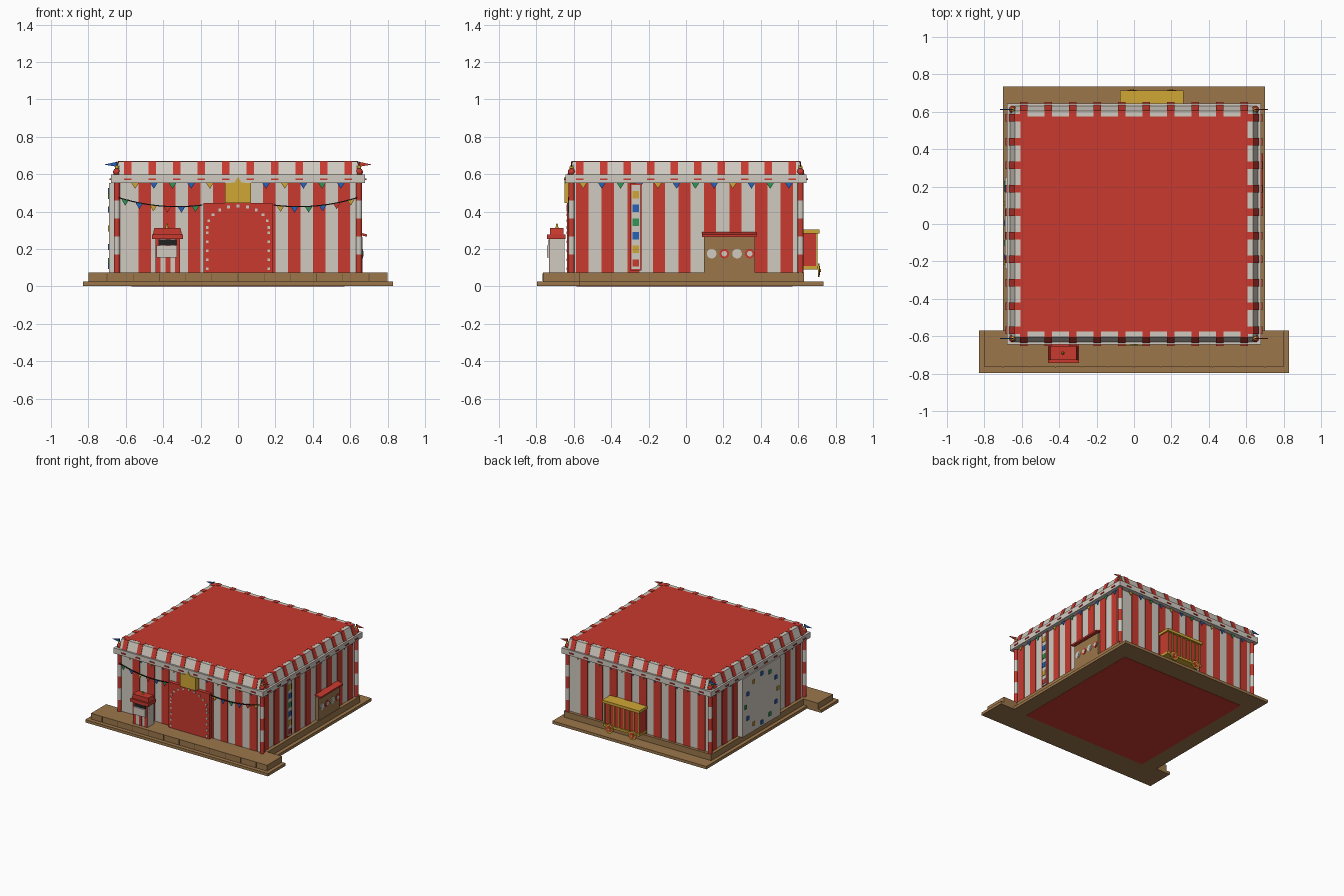
import bpy, bmesh, math
from mathutils import Matrix

cube = bpy.data.objects.get("Cube")
if cube:
    bpy.data.objects.remove(cube, do_unlink=True)

COLORS = {
    "red": (0.58, 0.042, 0.028), "white": (0.63, 0.59, 0.53), "wood": (0.33, 0.18, 0.07),
    "dark_wood": (0.14, 0.08, 0.035), "gold": (0.63, 0.385, 0.035), "blue": (0.02, 0.12, 0.48),
    "green": (0.03, 0.3, 0.09), "black": (0.015, 0.015, 0.015),
}
NAMES = list(COLORS)
MATS = []
for name, rgb in COLORS.items():
    m = bpy.data.materials.new(name)
    m.use_nodes = True
    m.diffuse_color = (*rgb, 1)
    m.node_tree.nodes["Principled BSDF"].inputs["Base Color"].default_value = (*rgb, 1)
    MATS.append(m)

# Each wall has its own frame: u along the wall, d outward, z up
SIDES = {
    "front": lambda u, d: (u, -d), "right": lambda u, d: (d, u),
    "back": lambda u, d: (-u, d), "left": lambda u, d: (-d, -u),
}
WALL = {"front": 0.605, "back": 0.605, "right": 0.64, "left": 0.64}


class Part:
    """Collects coloured solids into one named object."""

    def __init__(self, name):
        self.name, self.bm = name, bmesh.new()

    def prism(self, side, pts, a, b, color, along="d"):
        rings = []
        for t in (a, b):
            ring = []
            for p, z in pts:
                u, d = (p, t) if along == "d" else (t, p)
                ring.append(self.bm.verts.new((*SIDES[side](u, d), z)))
            rings.append(ring)
        n = len(pts)
        quads = [(rings[0][i], rings[0][i - 1], rings[1][i - 1], rings[1][i]) for i in range(n)]
        for f in quads + rings:
            self.bm.faces.new(f).material_index = NAMES.index(color)

    def box(self, side, u0, u1, d0, d1, z0, z1, color):
        self.prism(side, [(u0, z0), (u1, z0), (u1, z1), (u0, z1)], d0, d1, color)

    def disc(self, side, u, z, r, d0, d1, color, n=16):
        ring = [(u + r * math.cos(k * math.tau / n), z + r * math.sin(k * math.tau / n)) for k in range(n)]
        self.prism(side, ring, d0, d1, color)

    def cone(self, x, y, z0, z1, r0, r1, color, n=12):
        mat = Matrix.Translation((x, y, (z0 + z1) / 2))
        out = bmesh.ops.create_cone(self.bm, cap_ends=True, segments=n, radius1=r0, radius2=r1,
                                    depth=z1 - z0, matrix=mat)
        self.paint(out, color)

    def ball(self, x, y, z, r, color):
        out = bmesh.ops.create_uvsphere(self.bm, u_segments=12, v_segments=8, radius=r,
                                        matrix=Matrix.Translation((x, y, z)))
        self.paint(out, color)

    def paint(self, out, color):
        for f in {f for v in out["verts"] for f in v.link_faces}:
            f.material_index = NAMES.index(color)

    def finish(self):
        bmesh.ops.recalc_face_normals(self.bm, faces=self.bm.faces)
        mesh = bpy.data.meshes.new(self.name)
        self.bm.to_mesh(mesh)
        self.bm.free()
        for m in MATS:
            mesh.materials.append(m)
        bpy.context.collection.objects.link(bpy.data.objects.new(self.name, mesh))


# Wooden platform with a wider front step
p = Part("platform")
p.box("front", -0.70, 0.70, -0.735, 0.57, 0.002, 0.025, "wood")
p.box("front", -0.83, 0.83, 0.57, 0.797, 0.002, 0.025, "wood")
p.box("front", -0.67, 0.67, -0.63, 0.57, 0.025, 0.075, "wood")
p.box("front", -0.80, 0.80, 0.57, 0.765, 0.025, 0.073, "wood")
for k in range(-5, 6):
    p.box("front", k * 0.14 - 0.002, k * 0.14 + 0.002, 0.76, 0.767, 0.028, 0.07, "dark_wood")
p.finish()
p = Part("floor_underside")
p.box("front", -0.57, 0.57, -0.57, 0.585, 0, 0.003, "red")
p.finish()

# Striped tent walls
p = Part("walls")
p.box("front", -0.64, 0.64, -0.605, 0.605, 0.07, 0.56, "white")
for side, d in WALL.items():
    if side in ("front", "back"):
        spans = [(-0.533 + k * 0.1333, 0.0667) for k in range(9)]
    else:
        spans = [(-0.587 + k * 0.1365, 0.066) for k in range(9)]
    for u, w in spans:
        p.box(side, u, u + w, d - 0.01, d + 0.005, 0.074, 0.555, "red")
p.finish()

# Cornice, sloping striped parapet and roof
p = Part("cornice")
p.box("front", -0.68, 0.68, -0.645, 0.645, 0.552, 0.597, "white")
p.finish()
parapet, roof = Part("parapet"), Part("roof")
for side, d in WALL.items():
    wide = side in ("front", "back")
    half = 0.635 if wide else 0.605
    top = 0.605 if wide else 0.637
    inner = top - 0.032
    parapet.prism(side, [(inner, 0.59), (top + 0.028, 0.59), (top, 0.668), (inner, 0.668)],
                  -half, half, "white", "u")
    step = 0.131 if wide else 0.126
    edge = 0.645 if wide else 0.68
    for k in range(-5, 5):
        u = (k + 0.5) * step
        parapet.prism(side, [(inner - 0.002, 0.597), (top + 0.03, 0.597), (top + 0.003, 0.671), (inner - 0.002, 0.671)],
                      u - 0.02, u + 0.02, "red", "u")
        parapet.box(side, u - 0.02, u + 0.02, edge - 0.01, edge + 0.006, 0.568, 0.577, "red")
roof.box("front", -0.607, 0.607, -0.576, 0.576, 0.59, 0.669, "red")
parapet.finish()
roof.finish()

# Banded corner posts with finials and pennants
posts, finials = Part("corner_posts"), Part("corner_finials")
for x in (-0.648, 0.648):
    for y in (-0.612, 0.612):
        for k in range(5):
            posts.cone(x, y, 0.075 + k * 0.096, 0.171 + k * 0.096, 0.016, 0.016, "white" if k % 2 else "red")
        finials.ball(x, y, 0.612, 0.02, "red")
        finials.ball(x, y, 0.636, 0.011, "gold")
        finials.cone(x, y, 0.63, 0.668, 0.003, 0.003, "black", 6)
        s = 1 if x > 0 else -1
        finials.prism("front", [(x, 0.64), (x, 0.666), (x + s * 0.068, 0.651)], -y - 0.002, -y + 0.002,
                      "red" if x > 0 else "blue")
posts.finish()
finials.finish()

# Arched entrance panel with square lamps and gold crest
p = Part("entrance")
p.box("front", -0.185, 0.185, 0.6, 0.635, 0.073, 0.445, "red")
lamps = [(s * 0.165, 0.095 + k * 0.048) for s in (-1, 1) for k in range(5)]
lamps += [(0.165 * math.cos(a), 0.315 + 0.115 * math.sin(a)) for a in [math.pi * k / 10 for k in range(11)]]
for u, z in lamps:
    p.box("front", u - 0.007, u + 0.007, 0.63, 0.64, z - 0.007, z + 0.007, "white")
p.prism("front", [(-0.07, 0.445), (0.07, 0.445), (0.07, 0.552), (0.018, 0.555), (0, 0.585),
                  (-0.018, 0.555), (-0.07, 0.552)], 0.61, 0.65, "gold")
p.finish()

# Bunting under the cornice, and two sagging strings at the front
CYCLE = ["gold", "blue", "green", "blue", "red"]
p = Part("cornice_bunting")
for side, d in WALL.items():
    for k in range(12):
        u = -0.55 + k * 0.1
        p.prism(side, [(u - 0.02, 0.553), (u + 0.02, 0.553), (u, 0.522)], d + 0.01, d + 0.014, CYCLE[k % 4])
p.finish()
p = Part("front_bunting")
for s in (-1, 1):
    def sag(t):
        return s * (0.19 + 0.45 * t), 0.435 + 0.04 * t - 0.1 * t * (1 - t)
    for k in range(12):
        (u0, z0), (u1, z1) = sag(k / 12), sag((k + 1) / 12)
        p.prism("front", [(u0, z0 - 0.003), (u1, z1 - 0.003), (u1, z1 + 0.003), (u0, z0 + 0.003)], 0.625, 0.631, "black")
    for k in range(6):
        u, z = sag((k + 0.5) / 6)
        p.prism("front", [(u - 0.02, z), (u + 0.02, z), (u, z - 0.033)], 0.626, 0.63, CYCLE[(k + 1 - s) % 5])
p.finish()

# Ticket booth on the front step
p = Part("ticket_booth")
p.box("front", -0.44, -0.31, 0.65, 0.73, 0.073, 0.265, "white")
for k in range(3):
    u = -0.44 + k * 0.052
    p.box("front", u, u + 0.026, 0.7, 0.733, 0.073, 0.255, "red")
p.box("front", -0.425, -0.325, 0.7, 0.735, 0.222, 0.25, "black")
p.box("front", -0.435, -0.325, 0.7, 0.742, 0.155, 0.218, "white")
p.box("front", -0.46, -0.295, 0.645, 0.742, 0.252, 0.277, "red")
p.prism("front", [(-0.455, 0.277), (-0.3, 0.277), (-0.308, 0.313), (-0.447, 0.313)], 0.655, 0.728, "red")
p.cone(-0.38, -0.69, 0.313, 0.337, 0.008, 0.003, "gold")
p.finish()

# Target stall on the right wall
p = Part("target_stall")
p.box("right", 0.095, 0.37, 0.63, 0.665, 0.075, 0.265, "wood")
p.prism("right", [(0.63, 0.28), (0.69, 0.265), (0.69, 0.278), (0.63, 0.293)], 0.085, 0.378, "red", "u")
for k in range(4):
    u = 0.137 + k * 0.068
    p.disc("right", u, 0.175, 0.026, 0.66, 0.669, "red" if k % 2 else "white")
    p.disc("right", u, 0.175, 0.015, 0.66, 0.672, "white")
p.finish()

# Tall sign with coloured tiles on the right wall
p = Part("tall_sign")
p.box("right", -0.3, -0.237, 0.63, 0.655, 0.085, 0.55, "red")
p.box("right", -0.292, -0.245, 0.64, 0.659, 0.093, 0.542, "white")
for k, color in enumerate(["red", "gold", "blue", "green", "blue", "gold"]):
    z = 0.125 + k * 0.073
    p.box("right", -0.287, -0.25, 0.65, 0.663, z - 0.02, z + 0.02, color)
p.finish()

# Pale panel with coloured tiles on the left wall
p = Part("left_panel")
p.box("left", -0.25, 0.24, 0.63, 0.69, 0.075, 0.552, "white")
for k in range(12):
    a = k * math.tau / 12
    u, z = -0.005 + 0.21 * math.cos(a), 0.31 + 0.2 * math.sin(a)
    p.box("left", u - 0.014, u + 0.014, 0.68, 0.696, z - 0.016, z + 0.016, CYCLE[k % 4])
p.finish()

# Caged wagon at the back
p = Part("wagon")
p.box("back", -0.255, 0.065, 0.6, 0.695, 0.095, 0.285, "red")
p.box("back", -0.265, 0.075, 0.6, 0.713, 0.283, 0.305, "gold")
p.box("back", -0.26, 0.07, 0.61, 0.705, 0.09, 0.108, "gold")
for k in range(8):
    u = -0.25 + k * 0.0443
    p.box("back", u - 0.004, u + 0.004, 0.69, 0.703, 0.1, 0.285, "gold")
for u in (-0.2, 0.01):
    p.disc("back", u, 0.085, 0.036, 0.705, 0.715, "gold")
    p.disc("back", u, 0.085, 0.024, 0.71, 0.717, "red")
    p.disc("back", u, 0.085, 0.009, 0.71, 0.722, "gold")
p.finish()
